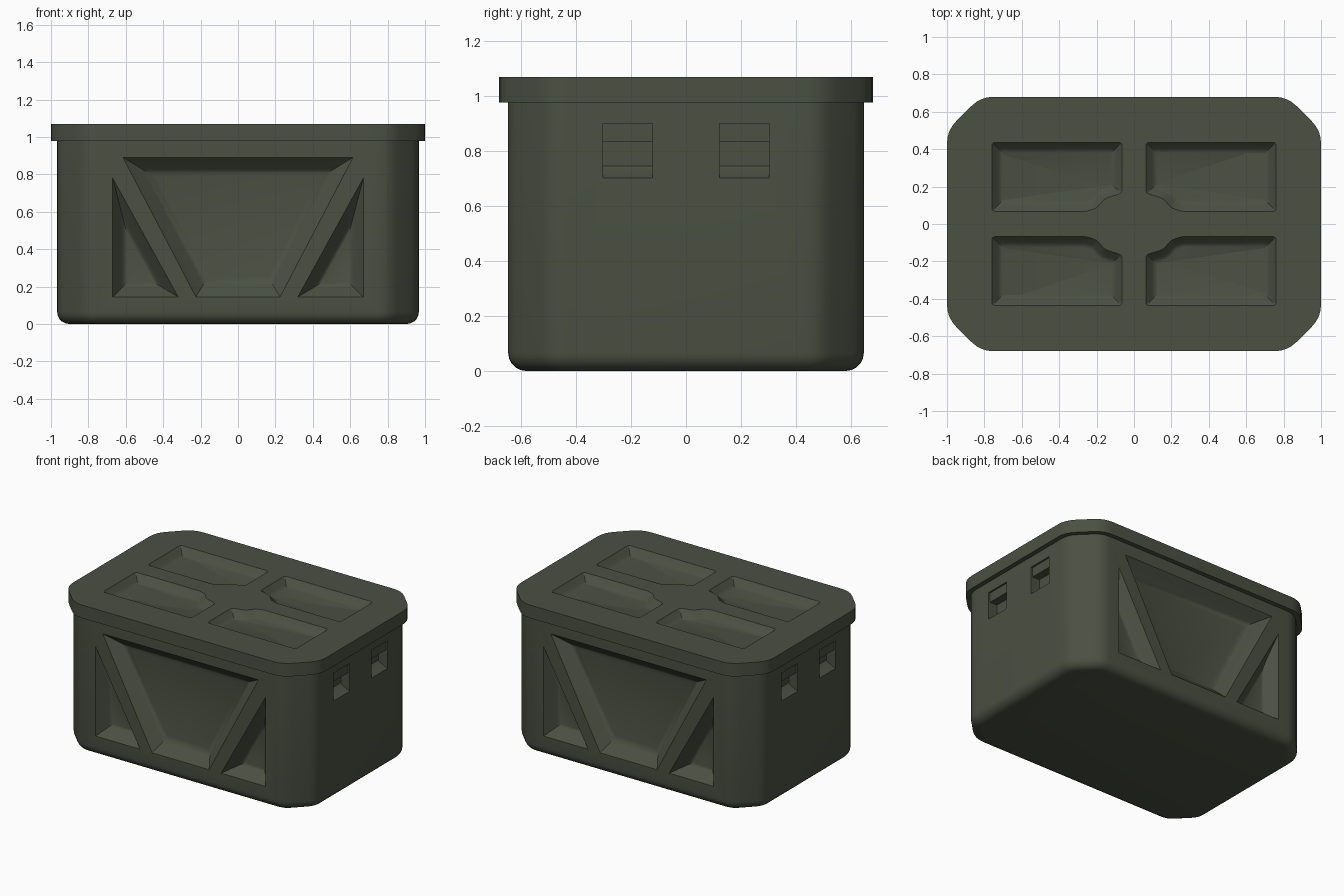
import bpy, bmesh, math
from mathutils import Vector, Matrix

if "Cube" in bpy.data.objects:
    bpy.data.objects.remove(bpy.data.objects["Cube"])

OLIVE = bpy.data.materials.new("olive_plastic")
OLIVE.diffuse_color = (0.07, 0.08, 0.055, 1)
OLIVE.use_nodes = True
OLIVE.node_tree.nodes["Principled BSDF"].inputs["Base Color"].default_value = OLIVE.diffuse_color


def rounded(poly, r, seg=4):
    """Round every corner of a 2D outline."""
    pts = [Vector(p) for p in poly]
    out = []
    for i, p in enumerate(pts):
        a = p + (pts[i - 1] - p).normalized() * r
        b = p + (pts[(i + 1) % len(pts)] - p).normalized() * r
        for k in range(seg + 1):
            t = k / seg
            out.append(a * (1 - t) ** 2 + p * 2 * t * (1 - t) + b * t * t)
    return out


def inset(pts, d):
    """Mitred inset of a counter-clockwise outline."""
    out = []
    for i, p in enumerate(pts):
        e1 = (p - pts[i - 1]).normalized()
        e2 = (pts[(i + 1) % len(pts)] - p).normalized()
        n1, n2 = Vector((-e1.y, e1.x)), Vector((-e2.y, e2.x))
        out.append(p + (n1 + n2) * d / (1 + n1.dot(n2)))
    return out


def stack(bm, outline, levels, mat=Matrix()):
    """Closed solid through inset copies of an outline: levels = (inset, height)."""
    pts = [Vector(p) for p in outline]
    loops = [[bm.verts.new(mat @ Vector((p.x, p.y, h))) for p in inset(pts, d)]
             for d, h in levels]
    n = len(pts)
    for a, b in zip(loops, loops[1:]):
        for i in range(n):
            j = (i + 1) % n
            bm.faces.new((a[i], a[j], b[j], b[i]))
    bm.faces.new(loops[0])
    bm.faces.new(loops[-1])


def pocket(bm, outline, slope, depth, mat):
    """Recess cutter with sloped walls and a softened floor edge."""
    stack(bm, outline, [(0, -0.05), (0, 0), (slope * .75, depth * .75),
                        (slope, depth * .93), (slope * 1.25, depth)], mat)


def finish(bm, name):
    bmesh.ops.recalc_face_normals(bm, faces=bm.faces)
    me = bpy.data.meshes.new(name)
    bm.to_mesh(me)
    bm.free()
    me.materials.append(OLIVE)
    ob = bpy.data.objects.new(name, me)
    bpy.context.collection.objects.link(ob)
    return ob


def carve(ob, cutter):
    cutter.hide_render = True
    mod = ob.modifiers.new("recesses", 'BOOLEAN')
    mod.operation, mod.solver, mod.object = 'DIFFERENCE', 'EXACT', cutter
    bpy.ops.object.select_all(action='DESELECT')
    bpy.context.view_layer.objects.active = ob
    ob.select_set(True)
    bpy.ops.object.modifier_apply(modifier=mod.name)
    bpy.data.objects.remove(cutter)
    bpy.ops.object.shade_smooth_by_angle(angle=math.radians(30))


def mirrored(poly, sx, sy=1):
    pts = [(x * sx, y * sy) for x, y in poly]
    return pts[::-1] if sx * sy < 0 else pts


# Shared chamfered-corner outline
X, Y, C = 1.0, 0.68, 0.18
octagon = [(X - C, -Y), (X, -Y + C), (X, Y - C), (X - C, Y),
           (-X + C, Y), (-X, Y - C), (-X, -Y + C), (-X + C, -Y)]
lid_outline = rounded(octagon, 0.07)
body_outline = inset(lid_outline, 0.033)
XB, YB = X - 0.033, Y - 0.033

# Body with rounded bottom edge
bm = bmesh.new()
R = 0.065
arc = [(R * (1 - math.cos(a)), R * (1 - math.sin(a)))
       for a in (math.radians(18 * k) for k in range(6))]
stack(bm, body_outline, [(0, 0.99)] + arc)
body = finish(bm, "crate_body")

# Body recesses, the same on opposite sides
cut = bmesh.new()
trapezoid = [(-0.225, 0.145), (0.225, 0.145), (0.615, 0.89), (-0.615, 0.89)]
triangle = [(0.32, 0.145), (0.67, 0.145), (0.67, 0.78)]
slot = [(1.05, 0.90), (XB - 0.012, 0.90), (XB - 0.012, 0.832), (XB - 0.07, 0.832),
        (XB - 0.07, 0.745), (XB - 0.055, 0.73), (XB, 0.702), (1.05, 0.702)]
for turn in (0, math.pi):
    rot = Matrix.Rotation(turn, 4, 'Z')
    face = rot @ Matrix(((1, 0, 0, 0), (0, 0, 1, -YB), (0, 1, 0, 0), (0, 0, 0, 1)))
    pocket(cut, trapezoid, 0.085, 0.085, face)
    for s in (1, -1):
        pocket(cut, mirrored(triangle, s), 0.06, 0.085, face)
        # Grip slots on the short sides
        side = rot @ Matrix(((1, 0, 0, 0), (0, 0, 1, s * 0.2125), (0, 1, 0, 0), (0, 0, 0, 1)))
        stack(cut, slot, [(0, -0.09), (0, 0.09)], side)
carve(body, finish(cut, "body_cutter"))

# Lid
bm = bmesh.new()
stack(bm, lid_outline, [(0, 0.977), (0, 1.07)])
lid = finish(bm, "lid")

# Four lid recesses, notched toward the centre
cut = bmesh.new()
panel = [(0.255, 0.067), (0.76, 0.067), (0.76, 0.437), (0.063, 0.437),
         (0.063, 0.165), (0.155, 0.137), (0.20, 0.085)]
panel = rounded(panel, 0.02, 3)
down = Matrix(((1, 0, 0, 0), (0, 1, 0, 0), (0, 0, -1, 1.07), (0, 0, 0, 1)))
for sx in (1, -1):
    for sy in (1, -1):
        pocket(cut, mirrored(panel, sx, sy), 0.045, 0.05, down)
carve(lid, finish(cut, "lid_cutter"))
